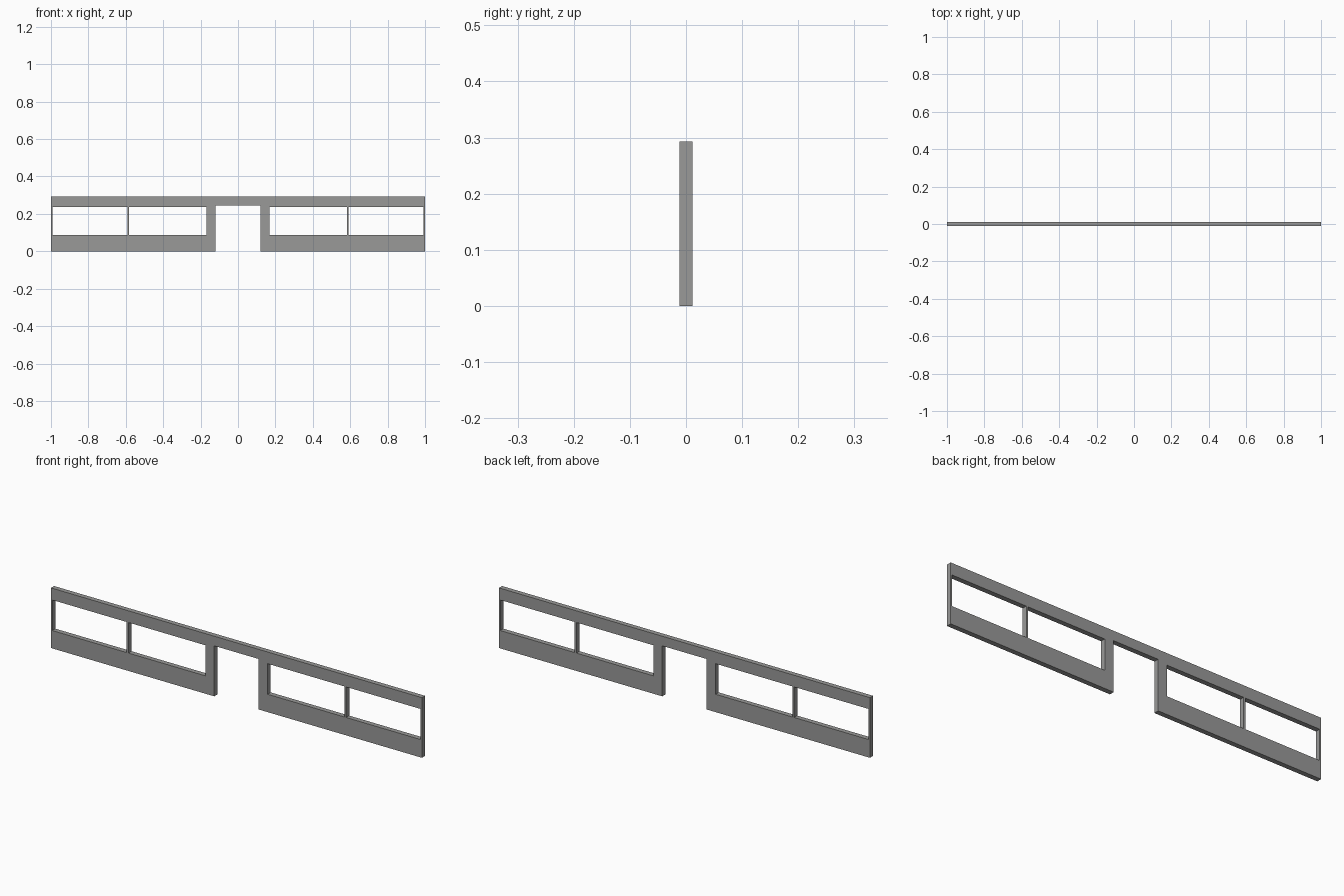
import bpy, bmesh

if "Cube" in bpy.data.objects:
    bpy.data.objects.remove(bpy.data.objects["Cube"])

H, T = 0.293, 0.024          # wall height and thickness
DOOR_X, DOOR_Z = 0.12, 0.246
WIN_X, WIN_Z = (0.168, 0.993), (0.087, 0.236)

grey = bpy.data.materials.new("wall grey")
grey.diffuse_color = (0.32, 0.32, 0.315, 1)
grey.use_nodes = True
grey.node_tree.nodes["Principled BSDF"].inputs["Base Color"].default_value = grey.diffuse_color

# Wall: grid cells of the right half, skipping door and window openings
xs = [0, DOOR_X, WIN_X[0], WIN_X[1], 1]
zs = [0, WIN_Z[0], WIN_Z[1], DOOR_Z, H]
bm = bmesh.new()
for x0, x1 in zip(xs, xs[1:]):
    for z0, z1 in zip(zs, zs[1:]):
        in_door = x1 <= DOOR_X and z1 <= DOOR_Z
        in_window = x0 >= WIN_X[0] and x1 <= WIN_X[1] and z0 >= WIN_Z[0] and z1 <= WIN_Z[1]
        if in_door or in_window:
            continue
        bm.faces.new([bm.verts.new((x, -T / 2, z))
                      for x, z in ((x0, z0), (x1, z0), (x1, z1), (x0, z1))])
bmesh.ops.remove_doubles(bm, verts=bm.verts, dist=1e-5)

# Mirror to the left half and thicken
dup = bmesh.ops.duplicate(bm, geom=bm.verts[:] + bm.edges[:] + bm.faces[:])["geom"]
for v in dup:
    if isinstance(v, bmesh.types.BMVert):
        v.co.x *= -1
bmesh.ops.remove_doubles(bm, verts=bm.verts, dist=1e-5)
ext = bmesh.ops.extrude_face_region(bm, geom=bm.faces[:], use_keep_orig=True)["geom"]
for v in ext:
    if isinstance(v, bmesh.types.BMVert):
        v.co.y = T / 2
bmesh.ops.recalc_face_normals(bm, faces=bm.faces)
mesh = bpy.data.meshes.new("wall")
bm.to_mesh(mesh)
bm.free()
mesh.materials.append(grey)
bpy.context.collection.objects.link(bpy.data.objects.new("wall", mesh))

# Window mullions
for side, name in ((-1, "left_mullion"), (1, "right_mullion")):
    bpy.ops.mesh.primitive_cube_add(size=1, location=(side * 0.587, 0, sum(WIN_Z) / 2))
    ob = bpy.context.object
    ob.name = name
    ob.scale = (0.009, T, WIN_Z[1] - WIN_Z[0])
    ob.data.materials.append(grey)
